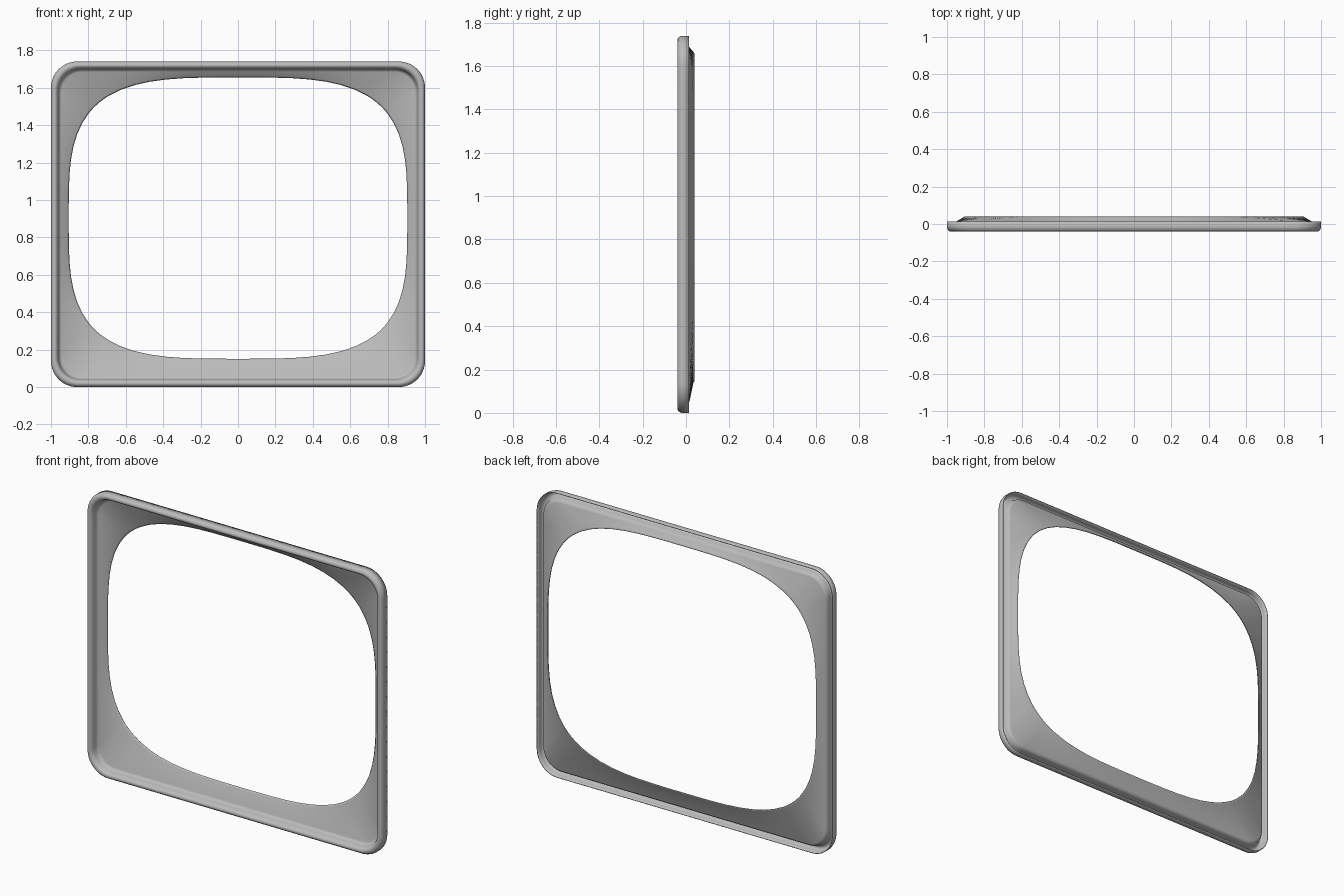
import bpy, bmesh, math

cube = bpy.data.objects.get("Cube")
if cube:
    bpy.data.objects.remove(cube, do_unlink=True)

HALF_W, HALF_H = 1.0, 0.87        # outer frame
OPEN_W, OPEN_H = 0.905, 0.752     # opening
OPEN_Z = 0.903
CORNER, ARC, STRAIGHT = 0.14, 12, 16

grey = bpy.data.materials.new("warm_grey_plastic")
grey.use_nodes = True
colour = (0.5, 0.5, 0.5, 1)
grey.diffuse_color = colour
grey.node_tree.nodes["Principled BSDF"].inputs["Base Color"].default_value = colour


def rounded_rectangle(inset):
    """Outline with evenly divided sides and rounded corners."""
    w, h, r = HALF_W - inset, HALF_H - inset, CORNER - inset * 0.5
    corners = [(w - r, h - r), (r - w, h - r), (r - w, r - h), (w - r, r - h)]
    points = []
    for i, (cx, cz) in enumerate(corners):
        for k in range(ARC + 1):
            a = math.pi / 2 * (i + k / ARC)
            points.append((cx + r * math.cos(a), cz + r * math.sin(a)))
        # divide the straight run to the next corner
        x0, z0 = points[-1]
        nx, nz = corners[(i + 1) % 4]
        a = math.pi / 2 * (i + 1)
        x1, z1 = nx + r * math.cos(a), nz + r * math.sin(a)
        for k in range(1, STRAIGHT):
            t = k / STRAIGHT
            points.append((x0 + (x1 - x0) * t, z0 + (z1 - z0) * t))
    return [(x, z + HALF_H) for x, z in points]


def opening(grow, power=3.5):
    """Soft, bulging outline matched ray by ray to the frame outline."""
    points = []
    for x, z in rounded_rectangle(0):
        u, v = x / HALF_W, (z - HALF_H) / HALF_H
        s = (abs(u) ** power + abs(v) ** power) ** (-1 / power)
        points.append((u * s * (OPEN_W + grow), OPEN_Z + v * s * (OPEN_H + grow)))
    return points


# Rolled rim section as (inset, depth), from the back edge over the front
rim = [(0, 0.013), (0, -0.018), (0.003, -0.028), (0.009, -0.036), (0.017, -0.04),
       (0.025, -0.039), (0.032, -0.034), (0.037, -0.025), (0.04, -0.012),
       (0.043, 0.002), (0.048, 0.009), (0.056, 0.013)]
sections = [(rounded_rectangle(d), y) for d, y in rim]
# Sloped sheet ends in a short lip around the opening
sections += [(opening(0.008), 0.031), (opening(0), 0.037)]

bm = bmesh.new()
loops = [[bm.verts.new((x, y, z)) for x, z in outline] for outline, y in sections]
for a, b in zip(loops, loops[1:]):
    n = len(a)
    for i in range(n):
        j = (i + 1) % n
        bm.faces.new((a[i], a[j], b[j], b[i]))
bmesh.ops.recalc_face_normals(bm, faces=bm.faces)
bm.faces.ensure_lookup_table()
# The first band must face outward (right-hand side of the frame)
first = bm.faces[0]
if first.normal.x * first.calc_center_median().x < 0:
    bmesh.ops.reverse_faces(bm, faces=bm.faces)

mesh = bpy.data.meshes.new("bezel_frame")
bm.to_mesh(mesh)
bm.free()
mesh.materials.append(grey)
frame = bpy.data.objects.new("bezel_frame", mesh)
bpy.context.collection.objects.link(frame)

# Thin moulded wall, thickened towards the hollow back
wall = frame.modifiers.new("wall", "SOLIDIFY")
wall.thickness = 0.004
wall.offset = -1

bpy.ops.object.select_all(action="DESELECT")
frame.select_set(True)
bpy.context.view_layer.objects.active = frame
bpy.ops.object.shade_smooth_by_angle(angle=math.radians(35))
